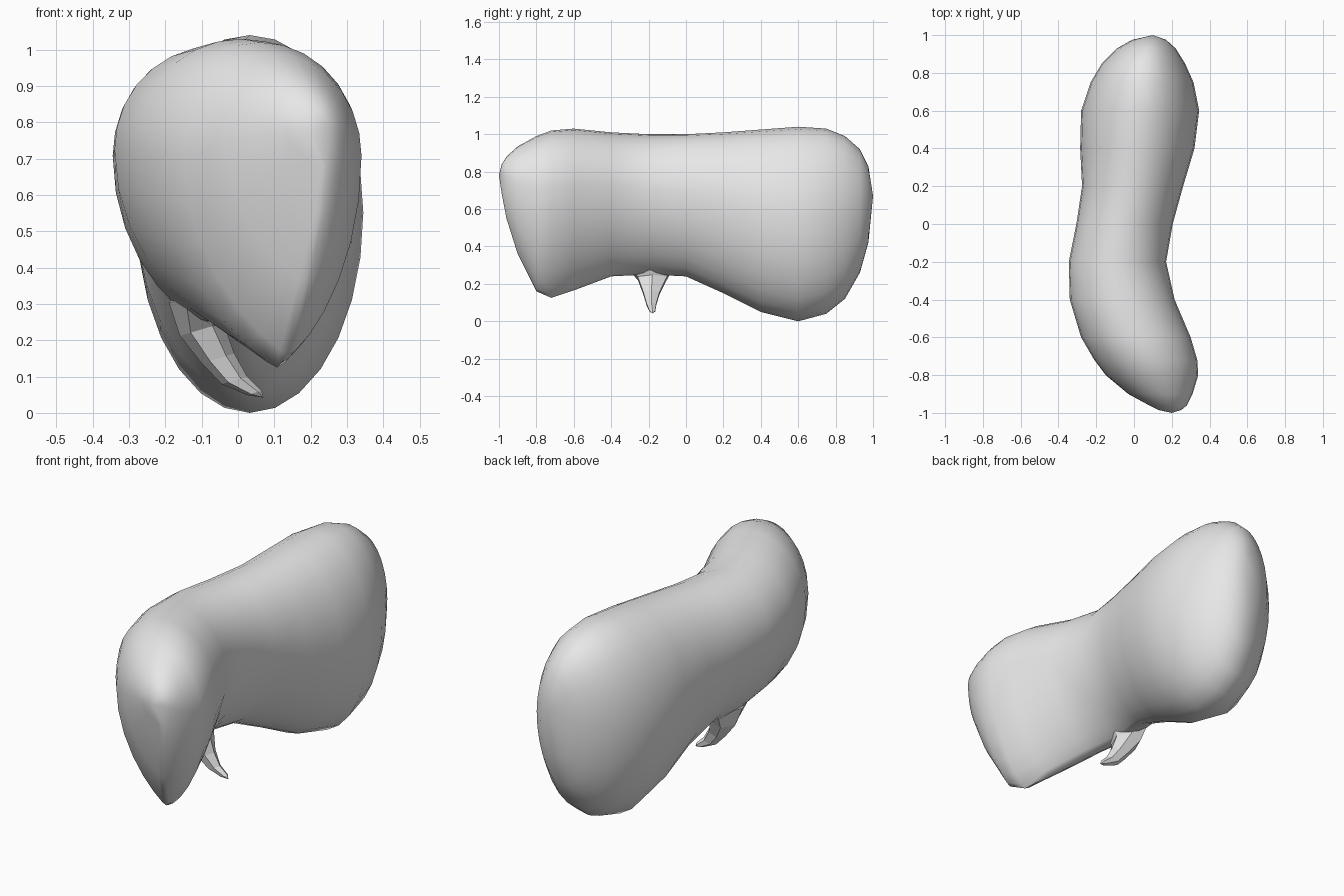
import bpy
import bmesh
from math import sin, cos, pi, radians

default_cube = bpy.data.objects.get("Cube")
if default_cube:
    bpy.data.objects.remove(default_cube, do_unlink=True)

# One plain grey for the whole model
grey = bpy.data.materials.new("light_grey")
grey.use_nodes = True
colour = (0.8, 0.8, 0.8, 1)
grey.diffuse_color = colour
grey.node_tree.nodes["Principled BSDF"].inputs["Base Color"].default_value = colour


def loft(name, rings, start_tip, end_tip, smooth):
    """Skin closed rings of points and close both ends with a fan."""
    bm = bmesh.new()
    loops = [[bm.verts.new(point) for point in ring] for ring in rings]
    count = len(loops[0])
    for lower, upper in zip(loops, loops[1:]):
        for i in range(count):
            j = (i + 1) % count
            bm.faces.new((lower[i], lower[j], upper[j], upper[i]))
    for loop, tip in ((loops[0], start_tip), (loops[-1], end_tip)):
        apex = bm.verts.new(tip)
        for i in range(count):
            bm.faces.new((loop[i], loop[(i + 1) % count], apex))
    bmesh.ops.recalc_face_normals(bm, faces=bm.faces)
    mesh = bpy.data.meshes.new(name)
    bm.to_mesh(mesh)
    bm.free()
    mesh.materials.append(grey)
    obj = bpy.data.objects.new(name, mesh)
    bpy.context.collection.objects.link(obj)
    if smooth:
        bpy.ops.object.select_all(action="DESELECT")
        obj.select_set(True)
        bpy.context.view_layer.objects.active = obj
        bpy.ops.object.shade_smooth_by_angle(angle=radians(50))
    return obj


def body_ring(y, left, right, bottom, top, sides=28):
    """Egg-shaped section: keel-like at the front, rounder at the back."""
    back = min(max((y + 0.7) / 1.3, 0), 1)
    widest = bottom + (top - bottom) * (0.66 - 0.13 * back)
    pinch = 1.6 - 0.6 * back
    keel_shift = 0.045 * min(max((-y - 0.3) / 0.3, 0), 1)
    middle, half = (left + right) / 2, (right - left) / 2
    ring = []
    for i in range(sides):
        angle = 2 * pi * i / sides
        across, up = cos(angle), sin(angle)
        if up >= 0:
            x = middle + half * across
            z = widest + (top - widest) * up
        else:
            width = abs(across) ** pinch * (1 if across > 0 else -1)
            x = middle + half * width + keel_shift * up * up
            z = widest + (widest - bottom) * up
        ring.append((x, y, z))
    return ring


# Body sections: y, smallest x, largest x, lowest z, highest z
sections = [
    (-0.985, 0.13, 0.25, 0.68, 0.84),
    (-0.96, 0.08, 0.28, 0.55, 0.88),
    (-0.9, -0.03, 0.31, 0.36, 0.935),
    (-0.8, -0.15, 0.34, 0.16, 0.99),
    (-0.72, -0.21, 0.335, 0.125, 1.02),
    (-0.6, -0.28, 0.30, 0.165, 1.03),
    (-0.4, -0.34, 0.215, 0.24, 1.01),
    (-0.2, -0.345, 0.17, 0.25, 1.0),
    (0, -0.305, 0.205, 0.24, 1.0),
    (0.2, -0.275, 0.26, 0.15, 1.01),
    (0.4, -0.285, 0.32, 0.05, 1.025),
    (0.6, -0.28, 0.345, 0, 1.04),
    (0.75, -0.23, 0.315, 0.04, 1.03),
    (0.85, -0.17, 0.27, 0.12, 0.99),
    (0.93, -0.09, 0.22, 0.26, 0.92),
    (0.975, -0.01, 0.17, 0.42, 0.83),
]
loft("body", [body_ring(*s) for s in sections],
     (0.2, -1, 0.78), (0.1, 1, 0.67), True)

# Small curved spur under the belly: centre x, y, z and radii across x and y
spur_steps = [
    (-0.1, -0.2, 0.33, 0.09, 0.17),
    (-0.1, -0.18, 0.23, 0.06, 0.09),
    (-0.055, -0.185, 0.15, 0.045, 0.05),
    (-0.01, -0.185, 0.09, 0.035, 0.03),
    (0.045, -0.18, 0.055, 0.02, 0.018),
]
spur_rings = []
for x, y, z, wide, deep in spur_steps:
    spur_rings.append([(x + wide * cos(pi * i / 3), y + deep * sin(pi * i / 3),
                        z + wide * cos(pi * i / 3) * 0.3) for i in range(6)])
loft("belly_spur", spur_rings, (-0.1, -0.2, 0.4), (0.07, -0.18, 0.042), False)
